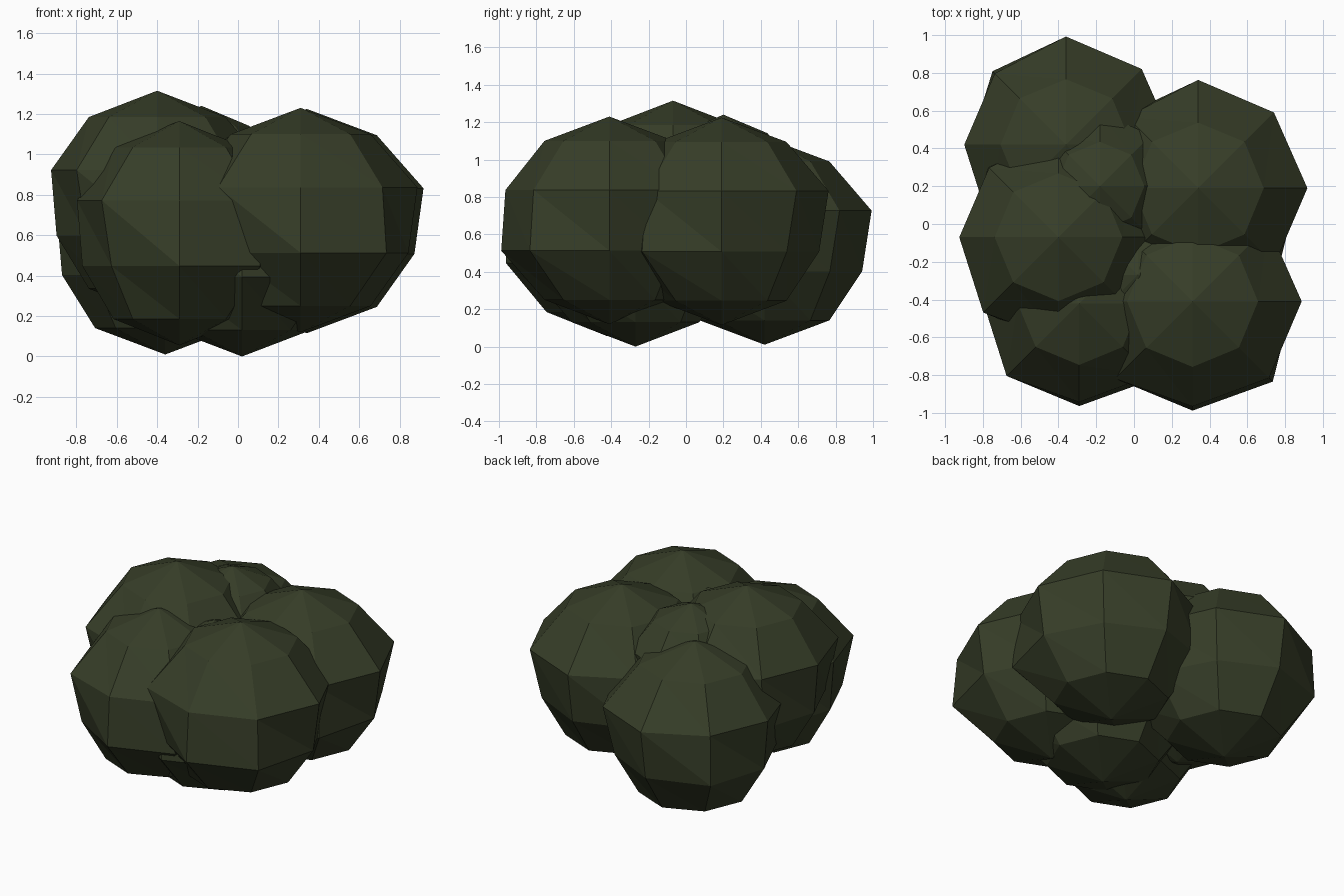
import bpy, bmesh, math

if "Cube" in bpy.data.objects:
    bpy.data.objects.remove(bpy.data.objects["Cube"])

# single leaf colour
leaf = bpy.data.materials.new("dark leaf green")
leaf.diffuse_color = (0.037, 0.047, 0.021, 1)
leaf.use_nodes = True
leaf.node_tree.nodes["Principled BSDF"].inputs["Base Color"].default_value = leaf.diffuse_color

SEG, RINGS = 8, 5
# uneven bulge of each ring, counter-clockwise from +x (radius 1 = even ball)
UPPER = (1.03, 1.01, 1.02, 0.95, 0.96, 1.03, 0.99, 1.02)
LOWER = (0.95, 0.88, 0.93, 0.98, 0.91, 0.90, 1.03, 1.07)
EVEN = (1,) * SEG
BULGE = (EVEN, UPPER, LOWER, EVEN)


def leaf_clump(name, x, y, z, radius, height=0.525, tip=0.555):
    """Low-poly ball: 8 sides, 5 bands, every band split along the same diagonal."""
    bm = bmesh.new()
    rows = []
    for r in range(1, RINGS):
        a = math.pi * r / RINGS
        rows.append([])
        for s in range(SEG):
            d = radius * math.sin(a) * BULGE[r - 1][s]
            t = math.tau * s / SEG
            rows[-1].append(bm.verts.new((d * math.cos(t), d * math.sin(t),
                                          height * math.cos(a))))
    top = bm.verts.new((0, 0, tip))
    bottom = bm.verts.new((0, 0, -tip))
    for s in range(SEG):
        n = (s + 1) % SEG
        bm.faces.new((top, rows[0][s], rows[0][n]))
        bm.faces.new((bottom, rows[-1][n], rows[-1][s]))
        for up, low in zip(rows, rows[1:]):
            bm.faces.new((up[s], low[s], low[n]))
            bm.faces.new((up[s], low[n], up[n]))
    mesh = bpy.data.meshes.new(name)
    bm.to_mesh(mesh)
    bm.free()
    mesh.materials.append(leaf)
    ob = bpy.data.objects.new(name, mesh)
    ob.location = (x, y, z)
    bpy.context.collection.objects.link(ob)


# overlapping clumps of the bush
leaf_clump("back_left_clump", -0.36, 0.42, 0.565, 0.59)
leaf_clump("left_top_clump", -0.40, -0.07, 0.76, 0.575)
leaf_clump("front_left_clump", -0.29, -0.42, 0.61, 0.555)
leaf_clump("right_clump", 0.34, 0.19, 0.67, 0.59)
leaf_clump("front_right_clump", 0.31, -0.41, 0.675, 0.59)
leaf_clump("low_middle_clump", 0.02, -0.27, 0.555, 0.58)
leaf_clump("middle_clump", -0.18, 0.20, 0.85, 0.40, 0.36, 0.39)
